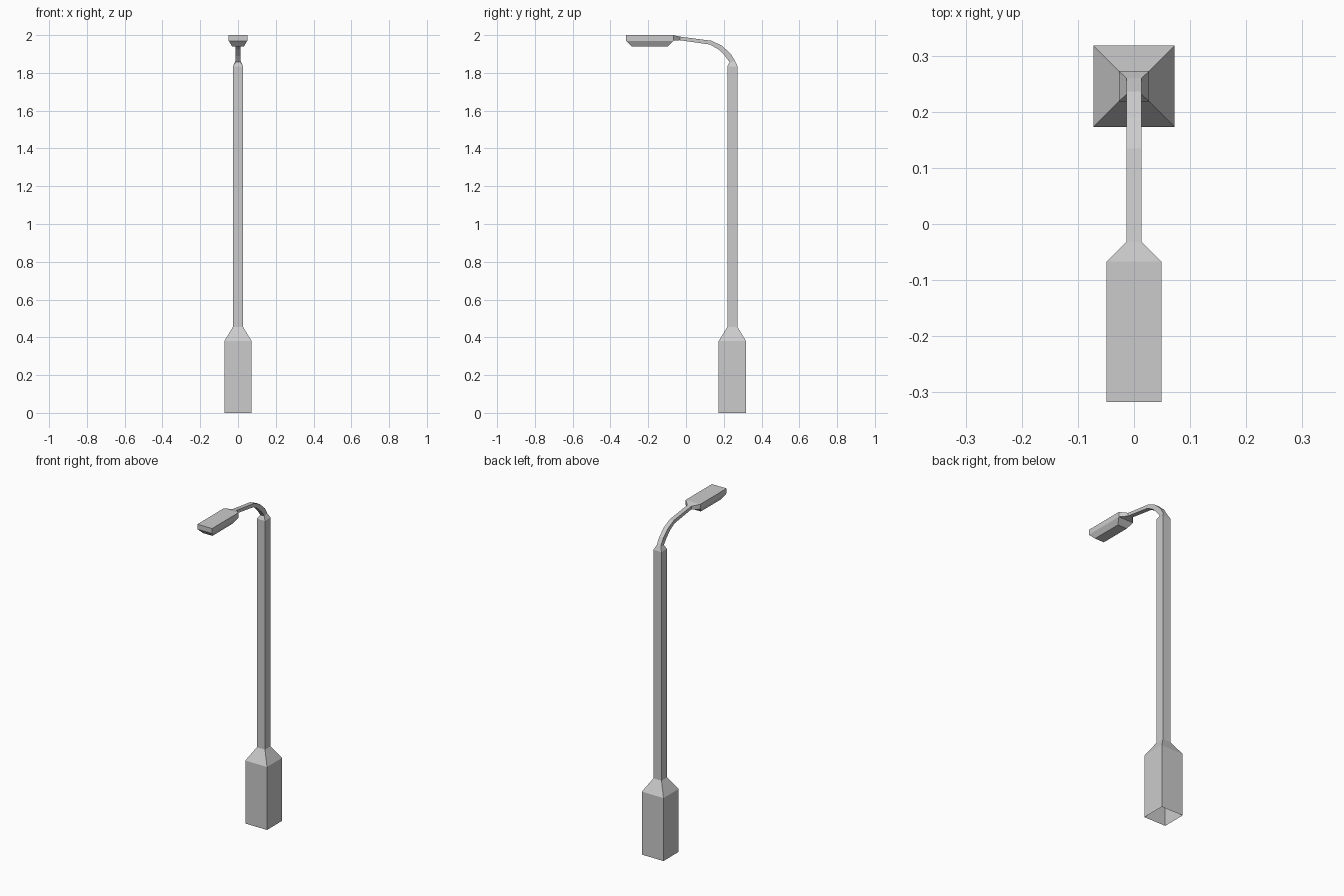
import bpy, bmesh

if "Cube" in bpy.data.objects:
    bpy.data.objects.remove(bpy.data.objects["Cube"])

POST_Y = 0.2455


def loft(name, rings, cap_start=False, cap_end=False, skip=()):
    """Skin four-cornered rings; skip holds (segment, side) pairs left open."""
    bm = bmesh.new()
    loops = [[bm.verts.new(p) for p in ring] for ring in rings]
    for s, (a, b) in enumerate(zip(loops, loops[1:])):
        for i in range(4):
            if (s, i) not in skip:
                j = (i + 1) % 4
                bm.faces.new((a[i], a[j], b[j], b[i]))
    if cap_start:
        bm.faces.new(loops[0][::-1])
    if cap_end:
        bm.faces.new(loops[-1])
    bm.normal_update()
    mesh = bpy.data.meshes.new(name)
    bm.to_mesh(mesh)
    bm.free()
    obj = bpy.data.objects.new(name, mesh)
    bpy.context.collection.objects.link(obj)
    return obj


def flat_ring(hx, y0, y1, z):
    return [(-hx, y0, z), (hx, y0, z), (hx, y1, z), (-hx, y1, z)]


def post_ring(h, z):
    return flat_ring(h, POST_Y - h, POST_Y + h, z)


def arm_ring(hx, inner, outer):
    return [(-hx, *inner), (hx, *inner), (hx, *outer), (-hx, *outer)]


# Square base and post, open underneath
loft("base", [post_ring(0.0725, 0), post_ring(0.0725, 0.38), post_ring(0.027, 0.455)])
loft("post", [post_ring(0.027, 0.455), post_ring(0.027, 1.835)])

# Bent arm: narrows from the post, curves forward, flares into the lamp head
path = [((0.231, 1.857), (0.26, 1.862)),
        ((0.207, 1.889), (0.236, 1.902)),
        ((0.172, 1.924), (0.19, 1.944)),
        ((0.127, 1.950), (0.135, 1.970)),
        ((-0.032, 1.973), (-0.032, 1.992))]
rings = [post_ring(0.027, 1.835)]
rings += [arm_ring(0.0135, i, o) for i, o in path]
rings.append(arm_ring(0.049, (-0.067, 1.97), (-0.067, 2.0)))
loft("arm", rings)

# Lamp head with bevelled underside; the arm closes the back
loft("lamp_head", [flat_ring(0.031, -0.288, -0.097, 1.94),
                   flat_ring(0.049, -0.317, -0.067, 1.97),
                   flat_ring(0.049, -0.317, -0.067, 2.0)],
     cap_start=True, cap_end=True, skip={(1, 2)})
